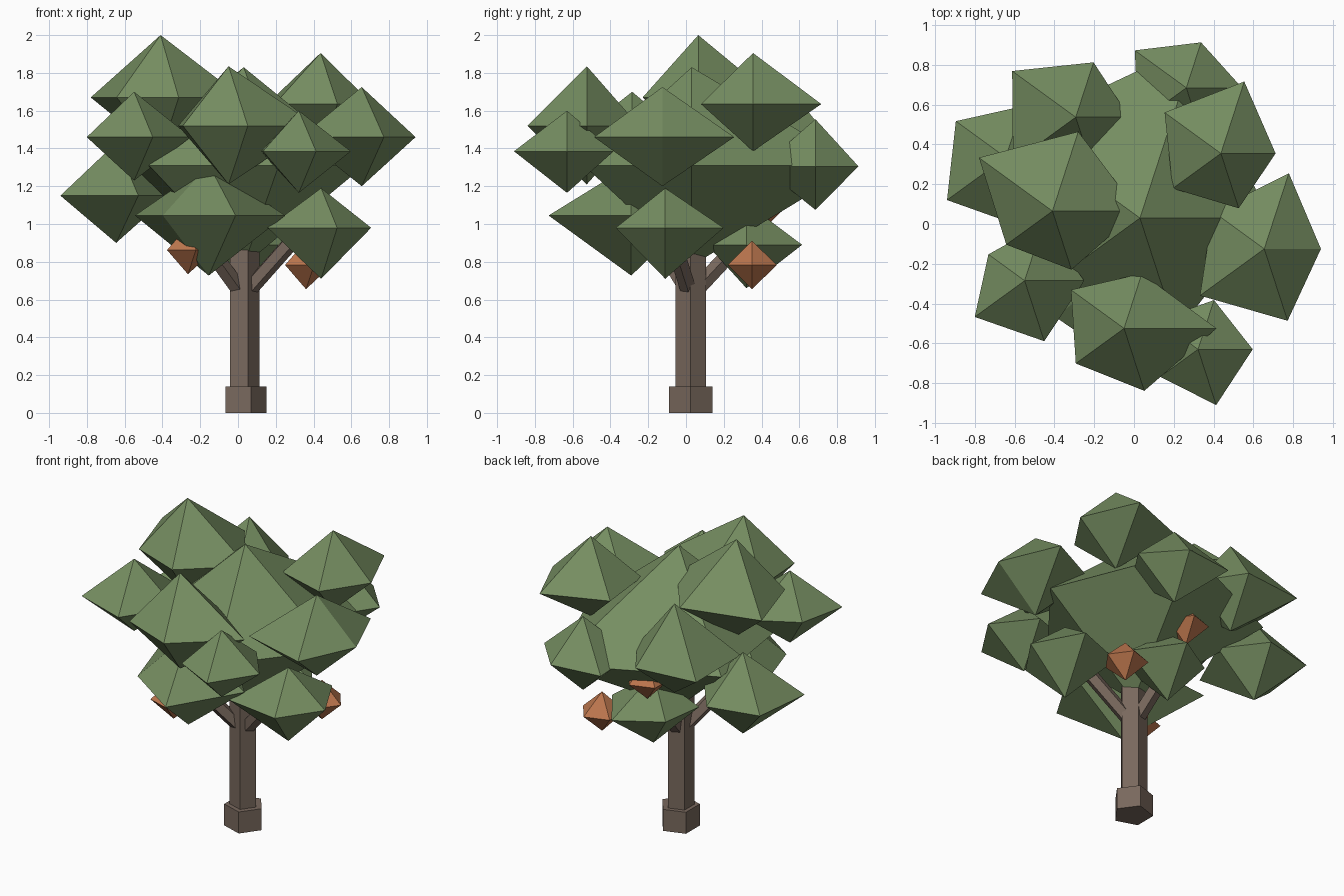
import bpy, bmesh, math
from mathutils import Vector

if "Cube" in bpy.data.objects:
    bpy.data.objects.remove(bpy.data.objects["Cube"])


def material(name, rgb):
    m = bpy.data.materials.new(name)
    m.diffuse_color = (*rgb, 1)
    m.use_nodes = True
    m.node_tree.nodes["Principled BSDF"].inputs["Base Color"].default_value = m.diffuse_color
    return m


LEAF = material("leaf_green", (0.18, 0.27, 0.12))
BARK = material("bark_brown", (0.19, 0.14, 0.11))
FRUIT = material("fruit_orange", (0.50, 0.18, 0.075))


def finish(name, bm, mat):
    bmesh.ops.recalc_face_normals(bm, faces=bm.faces)
    me = bpy.data.meshes.new(name)
    bm.to_mesh(me)
    bm.free()
    me.materials.append(mat)
    ob = bpy.data.objects.new(name, me)
    bpy.context.collection.objects.link(ob)
    return ob


def clump(name, centre, up, down, radii, mat):
    """Irregular five-sided double pyramid with a level ring."""
    bm = bmesh.new()
    c = Vector(centre)
    top = bm.verts.new(c + Vector((0, 0, up)))
    bot = bm.verts.new(c - Vector((0, 0, down)))
    ring = []
    for i, r in enumerate(radii):
        a = math.tau * i / 5
        ring.append(bm.verts.new(c + Vector((r * math.cos(a), r * math.sin(a), 0))))
    for i in range(5):
        a, b = ring[i], ring[(i + 1) % 5]
        bm.faces.new((a, b, top))
        bm.faces.new((b, a, bot))
    return finish(name, bm, mat)


def post(name, start, end, radius):
    """Five-sided prism between two points, first corner towards +x."""
    bm = bmesh.new()
    a, b = Vector(start), Vector(end)
    turn = Vector((0, 0, 1)).rotation_difference(b - a)
    rings = []
    for base in (a, b):
        rings.append([bm.verts.new(base + turn @ Vector(
            (radius * math.cos(math.tau * i / 5), radius * math.sin(math.tau * i / 5), 0)))
            for i in range(5)])
    low, high = rings
    for i in range(5):
        j = (i + 1) % 5
        bm.faces.new((low[i], low[j], high[j], high[i]))
    bm.faces.new(low)
    bm.faces.new(high)
    return finish(name, bm, BARK)


# Trunk and its wider foot
TX, TY = 0.027, 0.025
post("trunk", (TX, TY, 0), (TX, TY, 1.1), 0.086)
post("trunk_foot", (TX + 0.004, TY, 0), (TX + 0.004, TY, 0.14), 0.121)

# Three evenly spread branches leaning out under the crown
for n in range(3):
    a = math.radians(-20 + 120 * n)
    post(f"branch_{n + 1}", (TX, TY, 0.62),
         (TX + 0.34 * math.cos(a), TY + 0.34 * math.sin(a), 0.98), 0.045)

# Crown: centre, height above ring, depth below ring, ring radii
clump("crown_core", (0.03, 0.03, 1.31), 0.52, 0.53, (0.64, 0.925, 0.77, 0.62, 0.6), LEAF)

upper = [
    ((-0.41, 0.065, 1.67), 0.33, 0.30, (0.43, 0.42, 0.457, 0.287, 0.31)),
    ((-0.05, -0.525, 1.52), 0.315, 0.31, (0.465, 0.29, 0.33, 0.30, 0.33)),
    ((0.437, 0.355, 1.635), 0.27, 0.25, (0.275, 0.38, 0.35, 0.30, 0.29)),
    ((0.655, -0.125, 1.46), 0.265, 0.26, (0.285, 0.40, 0.32, 0.40, 0.38)),
    ((-0.293, 0.537, 1.39), 0.34, 0.24, (0.27, 0.29, 0.395, 0.39, 0.30)),
    ((0.263, 0.685, 1.305), 0.25, 0.23, (0.28, 0.24, 0.32, 0.30, 0.30)),
    ((-0.55, -0.285, 1.46), 0.24, 0.23, (0.30, 0.30, 0.225, 0.31, 0.32)),
    ((0.322, -0.63, 1.385), 0.215, 0.22, (0.275, 0.26, 0.25, 0.235, 0.295)),
]
for n, args in enumerate(upper):
    clump(f"upper_leaf_clump_{n + 1}", *args, LEAF)

lower = [
    ((-0.645, 0.335, 1.15), 0.28, 0.25, (0.28, 0.27, 0.31, 0.365, 0.38)),
    ((-0.155, -0.29, 1.045), 0.27, 0.318, (0.405, 0.35, 0.483, 0.30, 0.46)),
    ((0.44, -0.11, 0.98), 0.21, 0.27, (0.265, 0.325, 0.30, 0.35, 0.275)),
    ((0.01, 0.32, 0.89), 0.22, 0.23, (0.30, 0.31, 0.22, 0.27, 0.22)),
]
for n, args in enumerate(lower):
    clump(f"lower_leaf_clump_{n + 1}", *args, LEAF)

# Hanging fruit
for n, c in enumerate([(0.36, 0.35, 0.783), (-0.265, -0.285, 0.862), (-0.03, 0.44, 1.13)]):
    clump(f"fruit_{n + 1}", c, 0.128, 0.128, [0.137] * 5, FRUIT)
